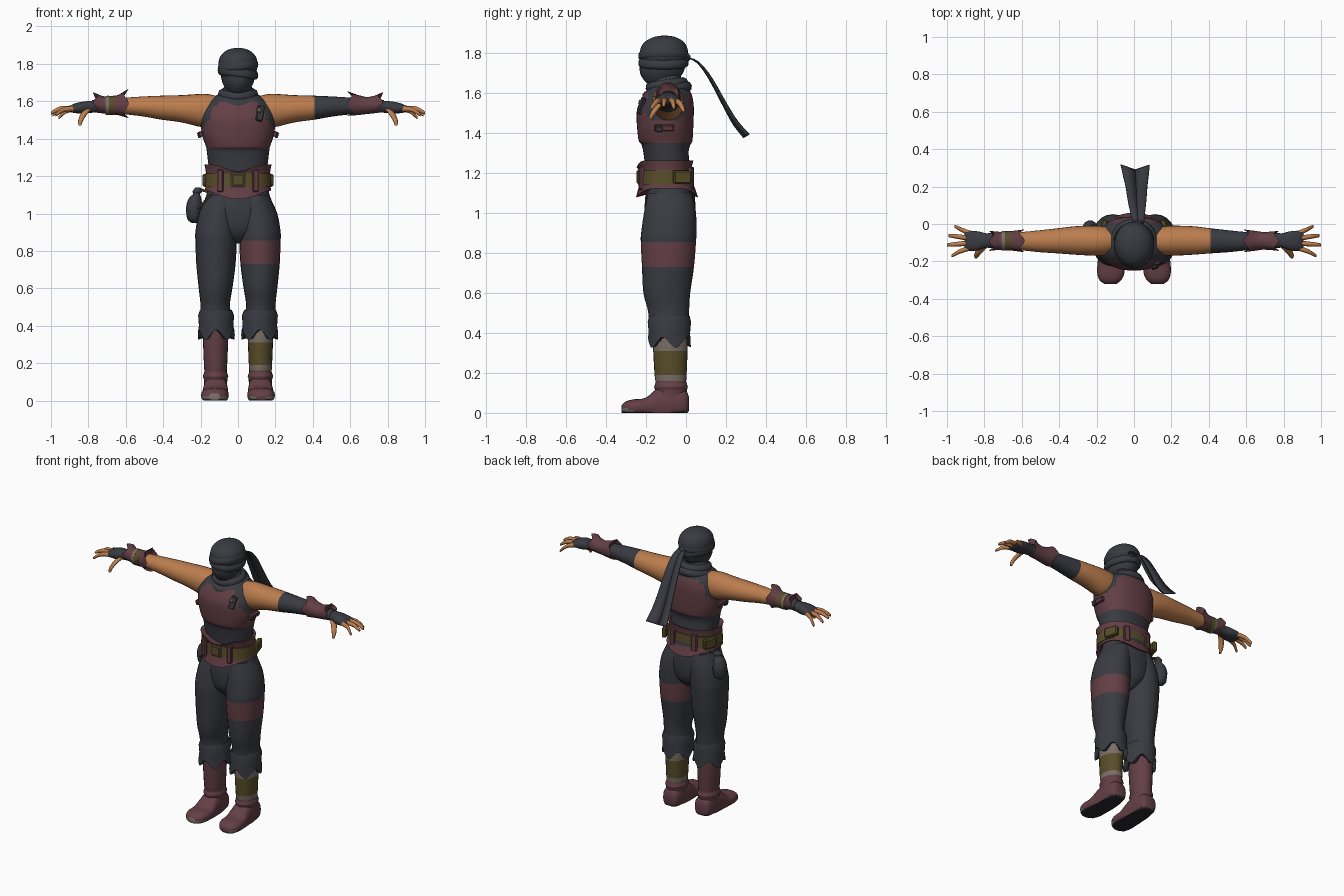
import bpy, bmesh, math
from mathutils import Vector, Euler


def material(name, rgb):
    m = bpy.data.materials.new(name)
    m.diffuse_color = (*rgb, 1)
    return m


DARK = material("charcoal cloth", (0.042, 0.044, 0.054))
RED = material("maroon leather", (0.125, 0.050, 0.060))
SKIN = material("tan skin", (0.50, 0.205, 0.075))
OLIVE = material("olive wrap", (0.100, 0.075, 0.022))
GREY = material("stone grey", (0.19, 0.16, 0.13))
SOLE = material("sole black", (0.022, 0.022, 0.027))


def finish(name, bm, mats, rule=None, angle=50):
    bmesh.ops.recalc_face_normals(bm, faces=bm.faces[:])
    if rule:
        for f in bm.faces:
            f.material_index = rule(f.calc_center_median())
    me = bpy.data.meshes.new(name)
    bm.to_mesh(me)
    bm.free()
    for m in mats:
        me.materials.append(m)
    ob = bpy.data.objects.new(name, me)
    bpy.context.collection.objects.link(ob)
    bpy.ops.object.select_all(action='DESELECT')
    ob.select_set(True)
    bpy.context.view_layer.objects.active = ob
    bpy.ops.object.shade_smooth_by_angle(angle=math.radians(angle))
    return ob


def refine(rings, k):
    """Spline interpolation between rings."""
    out = []
    for i in range(len(rings) - 1):
        p0, p1, p2 = rings[max(i - 1, 0)], rings[i], rings[i + 1]
        p3 = rings[min(i + 2, len(rings) - 1)]
        for j in range(k):
            t = j / k
            out.append(tuple(0.5 * (2 * b + (c - a) * t + (2 * a - 5 * b + 4 * c - d) * t * t
                                    + (3 * b - a - 3 * c + d) * t ** 3)
                             for a, b, c, d in zip(p0, p1, p2, p3)))
    return out + [rings[-1]]


def loft(name, axis, rings, mats, rule=None, n=24, sub=3, p=2.0, s=1, tweak=None):
    """Skin over elliptic rings (x, y, z, r1, r2) that lie across the axis."""
    bm = bmesh.new()
    loops = []
    for x, y, z, r1, r2 in refine(rings, sub):
        loop = []
        for i in range(n):
            a = 2 * math.pi * i / n
            c, d = math.cos(a), math.sin(a)
            u = r1 * math.copysign(abs(c) ** (2 / p), c)
            w = r2 * math.copysign(abs(d) ** (2 / p), d)
            off = {'x': (0, u, w), 'y': (u, 0, w), 'z': (u, w, 0)}[axis]
            v = Vector((x, y, z)) + Vector(off)
            if tweak:
                v = tweak(v, a)
            loop.append(bm.verts.new((v.x * s, v.y, v.z)))
        loops.append(loop)
    for A, B in zip(loops, loops[1:]):
        for i in range(n):
            bm.faces.new((A[i], A[(i + 1) % n], B[(i + 1) % n], B[i]))
    bm.faces.new(loops[0])
    bm.faces.new(loops[-1])
    return finish(name, bm, mats, rule)


def box(name, loc, size, mat, rot=(0, 0, 0)):
    bm = bmesh.new()
    bmesh.ops.create_cube(bm, size=1)
    bmesh.ops.scale(bm, vec=size, verts=bm.verts)
    bmesh.ops.bevel(bm, geom=bm.edges[:], offset=min(size) * 0.2, segments=1, affect='EDGES')
    bmesh.ops.rotate(bm, matrix=Euler(rot).to_matrix(), verts=bm.verts)
    bmesh.ops.translate(bm, vec=loc, verts=bm.verts)
    return finish(name, bm, [mat], angle=30)


# Torso: dark shirt under a maroon vest with dark armhole trim
def vest_rule(c):
    if c.z < 1.35 or c.z > 1.60:
        return 0
    return 0 if c.z > 1.45 and abs(c.x) > 0.185 - (c.z - 1.45) * 0.5 else 1


loft("torso", 'z', [(0, -.08, 1.14, .16, .12), (0, -.09, 1.22, .155, .113), (0, -.1, 1.30, .163, .113),
     (0, -.1, 1.34, .168, .122), (0, -.102, 1.36, .172, .134), (0, -.104, 1.42, .192, .14),
     (0, -.104, 1.50, .200, .143), (0, -.098, 1.55, .192, .135), (0, -.09, 1.60, .16, .115),
     (0, -.09, 1.64, .10, .085), (0, -.10, 1.70, .06, .065)], [DARK, RED], vest_rule, n=40, sub=4, p=2.3)

# Head with wrapped mask, headband and cowl
loft("head", 'z', [(0, -.12, 1.63, .045, .055), (0, -.126, 1.66, .064, .082), (0, -.122, 1.70, .083, .108),
     (0, -.115, 1.75, .095, .117), (0, -.11, 1.79, .105, .121), (0, -.11, 1.83, .099, .114),
     (0, -.108, 1.86, .078, .09), (0, -.107, 1.88, .042, .048), (0, -.107, 1.886, .004, .004)],
     [DARK], n=28)
for i, (z, tilt) in enumerate([(1.75, -.12), (1.785, .10)]):
    loft("headband_%d" % i, 'z', [(0, -.113, z - .022, .096, .114), (0, -.113, z - .012, .106, .124),
         (0, -.112, z + .008, .108, .125), (0, -.112, z + .024, .100, .116)], [DARK], n=28,
         tweak=lambda v, a, t=tilt: Vector((v.x, v.y, v.z + t * v.x)))


def scarf(name, z, r, thick, tilt):
    bpy.ops.mesh.primitive_torus_add(location=(0, -.095, z), rotation=(tilt, 0, 0), major_segments=32,
                                     minor_segments=10, major_radius=r, minor_radius=thick)
    ob = bpy.context.object
    ob.name = name
    ob.data.materials.append(DARK)
    bpy.ops.object.shade_smooth_by_angle(angle=math.radians(60))


scarf("scarf_upper", 1.637, .078, .030, .15)
scarf("scarf_lower", 1.605, .098, .030, .25)


# Headband tails and knot
def tail(name, x0, x1, w0, w1, twist):
    bm = bmesh.new()
    path = refine([(.005, 1.78), (.06, 1.755), (.12, 1.68), (.20, 1.535), (.25, 1.45), (.305, 1.385)], 3)
    prev = None
    for i, (y, z) in enumerate(path):
        t = i / (len(path) - 1)
        x, w = x0 + (x1 - x0) * t, (w0 + (w1 - w0) * t) / 2
        d = twist * t
        pair = [bm.verts.new((x + k * w, y + k * d, z + k * d * .6)) for k in (-1, 1)]
        if prev:
            bm.faces.new((prev[0], prev[1], pair[1], pair[0]))
        prev = pair
    ob = finish(name, bm, [DARK])
    ob.modifiers.new("thickness", 'SOLIDIFY').thickness = .006


tail("band_tail_left", .035, .045, .035, .075, .012)
tail("band_tail_right", .012, -.03, .035, .08, -.014)
loft("band_knot", 'y', [(.02, -.01, 1.778, .01, .01), (.02, .008, 1.778, .024, .02),
     (.02, .022, 1.776, .01, .01)], [DARK], n=12)

# Hips
loft("hips", 'z', [(0, -.08, .84, .02, .06), (0, -.08, .90, .12, .115), (0, -.08, 1.0, .198, .128),
     (0, -.08, 1.10, .168, .122), (0, -.085, 1.18, .16, .115)], [DARK])


# Sash, belt, buckle and loops
def sash_shape(v, a):
    k = math.sin(a)
    if v.z < 1.14:
        v.z -= .045 * k ** 4
    elif v.z > 1.24 and k < 0:
        v.z -= .035 * k ** 10
    return v


loft("sash", 'z', [(0, -.09, 1.135, .15, .11), (0, -.095, 1.122, .178, .155), (0, -.098, 1.16, .170, .13),
     (0, -.10, 1.20, .168, .122), (0, -.105, 1.262, .179, .142), (0, -.10, 1.25, .15, .11)],
     [RED], n=40, sub=1, p=2.2, tweak=sash_shape)
loft("belt", 'z', [(0, -.1, 1.142, .15, .11), (0, -.1, 1.142, .179, .136), (0, -.1, 1.215, .177, .132),
     (0, -.1, 1.215, .15, .11)], [OLIVE], n=40, sub=1, p=2.3)
box("buckle_frame", (0, -.236, 1.18), (.075, .014, .075), GREY)
box("buckle_plate", (0, -.241, 1.18), (.06, .014, .06), OLIVE)
for s in (-1, 1):
    box("belt_loop_front", (s * .093, -.222, 1.175), (.032, .026, .12), RED, (0, 0, s * .25))
    box("belt_loop_back", (s * .08, .024, 1.175), (.04, .026, .11), RED, (0, 0, -s * .2))
    box("belt_block", (s * .165, -.02, 1.178), (.03, .09, .065), OLIVE, (0, 0, s * .3))
    # Side straps of the vest
    box("vest_strap", (s * .198, -.11, 1.425), (.022, .10, .03), RED, (0, s * .25, 0))
    box("vest_strap_buckle", (s * .207, -.135, 1.42), (.018, .035, .032), DARK, (0, s * .25, 0))

# Chest strap on the left shoulder
box("chest_strap", (.118, -.222, 1.535), (.036, .018, .085), DARK, (-.25, .25, .3))
box("chest_strap_clip", (.112, -.226, 1.552), (.024, .018, .024), GREY, (-.25, .25, .3))

# Hanging pouch with its strap
loft("pouch", 'z', [(-.235, -.03, .95, .012, .012), (-.235, -.03, .97, .036, .038), (-.235, -.03, 1.03, .043, .05),
     (-.23, -.03, 1.08, .034, .038), (-.222, -.03, 1.105, .018, .02), (-.218, -.03, 1.118, .026, .028),
     (-.215, -.03, 1.138, .014, .016)], [DARK], n=14)
box("pouch_strap", (-.178, -.13, 1.065), (.012, .012, .12), OLIVE, (.5, .75, 0))
box("pouch_hanger", (-.19, -.03, 1.125), (.06, .02, .014), OLIVE, (0, .3, 0))

for s in (-1, 1):
    side = "left" if s > 0 else "right"

    # Trouser leg, with a maroon band on the left thigh
    loft(side + "_trouser", 'z', [(.085, -.08, 1.10, .08, .11), (.105, -.08, 1.0, .105, .130),
         (.116, -.086, .90, .112, .138), (.117, -.088, .855, .111, .138), (.118, -.09, .73, .105, .130),
         (.12, -.096, .60, .09, .117), (.122, -.088, .52, .079, .104), (.12, -.085, .46, .083, .10)],
         [DARK, RED], lambda c, s=s: int(s > 0 and .73 < c.z < .855), s=s)

    # Gathered cuff with a ragged hem
    def hem(v, a):
        if v.z < .36:
            v.z += .028 * math.cos(5 * a + math.pi / 2)
        return v
    loft(side + "_cuff", 'z', [(.118, -.083, .47, .07, .09), (.118, -.083, .485, .085, .102),
         (.117, -.083, .455, .096, .109), (.117, -.083, .40, .092, .104), (.116, -.083, .352, .099, .108),
         (.118, -.08, .359, .07, .09)], [DARK], n=30, sub=1, s=s, tweak=hem)

    # Boot shaft, wrapped on the left
    def wrap(c, s=s):
        if s < 0 or c.z < .16:
            return 0
        return 1 if .19 < c.z < .31 else 2
    loft(side + "_boot_shaft", 'z', [(.12, -.075, .06, .062, .075), (.12, -.075, .115, .063, .08),
         (.12, -.075, .13, .068, .084), (.12, -.075, .15, .061, .078), (.12, -.076, .16, .060, .077),
         (.12, -.077, .19, .062, .08), (.12, -.078, .31, .067, .086), (.12, -.078, .38, .068, .087)],
         [RED, OLIVE, GREY], wrap, s=s)

    # Shoe with a flat dark sole
    def sole(c):
        return 1 if c.z < .008 else (2 if c.z < .02 and c.y < -.26 else 0)

    def flat(v, a):
        v.z = max(v.z, 0.0)
        return v
    loft(side + "_shoe", 'y', [(.12, .014, .045, .035, .035), (.12, -.005, .05, .055, .065),
         (.12, -.08, .05, .064, .085), (.12, -.14, .045, .066, .08), (.122, -.20, .03, .072, .046),
         (.124, -.26, .028, .073, .040), (.126, -.30, .025, .058, .033), (.126, -.322, .02, .03, .018)],
         [RED, SOLE, GREY], sole, p=2.5, s=s, tweak=flat)

    # Arm: sleeve only on the left forearm
    loft(side + "_arm", 'x', [(.12, -.09, 1.555, .07, .075), (.18, -.09, 1.55, .08, .09), (.3, -.088, 1.56, .077, .073),
         (.41, -.09, 1.566, .067, .064), (.5, -.092, 1.572, .059, .054), (.6, -.092, 1.575, .049, .045),
         (.69, -.09, 1.576, .042, .039), (.78, -.088, 1.574, .040, .033)], [SKIN, DARK],
         lambda c, s=s: int(abs(c.x) > (.41 if s > 0 else .66)), s=s)

    # Flared bracer with pointed ends
    def points(v, a):
        k = .014 * math.cos(4 * a)
        v.x += k if v.x > .74 else (-k if v.x < .61 else 0)
        return v
    f = .066 if s > 0 else .078
    loft(side + "_bracer", 'x', [(.615, -.09, 1.58, .045, .042), (.598, -.09, 1.588, .061, f),
         (.64, -.09, 1.58, .054, .054), (.69, -.09, 1.577, .047, .045), (.73, -.09, 1.583, .049, .047),
         (.762, -.09, 1.595, .054, .053), (.75, -.09, 1.58, .042, .038)], [RED], sub=1, s=s, tweak=points)
    if s < 0:
        for nm, x, w, m in (("olive", .675, .016, OLIVE), ("grey", .70, .009, GREY)):
            loft("bracer_strap_" + nm, 'x', [(x - w, -.09, 1.578, .04, .04), (x - w, -.09, 1.578, .053, .052),
                 (x + w, -.09, 1.578, .052, .051), (x + w, -.09, 1.578, .04, .04)], [m], sub=1, s=s)

    # Fingerless glove
    loft(side + "_glove", 'x', [(.75, -.088, 1.573, .037, .032), (.79, -.088, 1.570, .038, .032),
         (.83, -.09, 1.566, .050, .032), (.87, -.09, 1.563, .054, .026), (.895, -.09, 1.56, .050, .018),
         (.905, -.09, 1.56, .04, .01)], [DARK], p=2.4, s=s)

    # Fingers
    for nm, a, b, c in (("index", (.875, -.128, 1.56), (.93, -.146, 1.556), (.97, -.168, 1.53)),
                        ("middle", (.88, -.102, 1.562), (.95, -.108, 1.56), (.995, -.112, 1.54)),
                        ("ring", (.88, -.077, 1.562), (.945, -.067, 1.556), (.988, -.062, 1.53)),
                        ("little", (.87, -.052, 1.56), (.92, -.032, 1.548), (.955, -.014, 1.515))):
        loft(side + "_" + nm + "_finger", 'x', [(*a, .014, .015), (*b, .0125, .014), (*c, .009, .01),
             (c[0] + .005, c[1], c[2] - .003, .004, .004)], [SKIN], n=10, s=s)
    loft(side + "_thumb", 'z', [(.80, -.115, 1.56, .02, .018), (.825, -.142, 1.53, .018, .017),
         (.842, -.166, 1.495, .013, .014), (.845, -.178, 1.47, .007, .008)], [SKIN], n=10, s=s)
